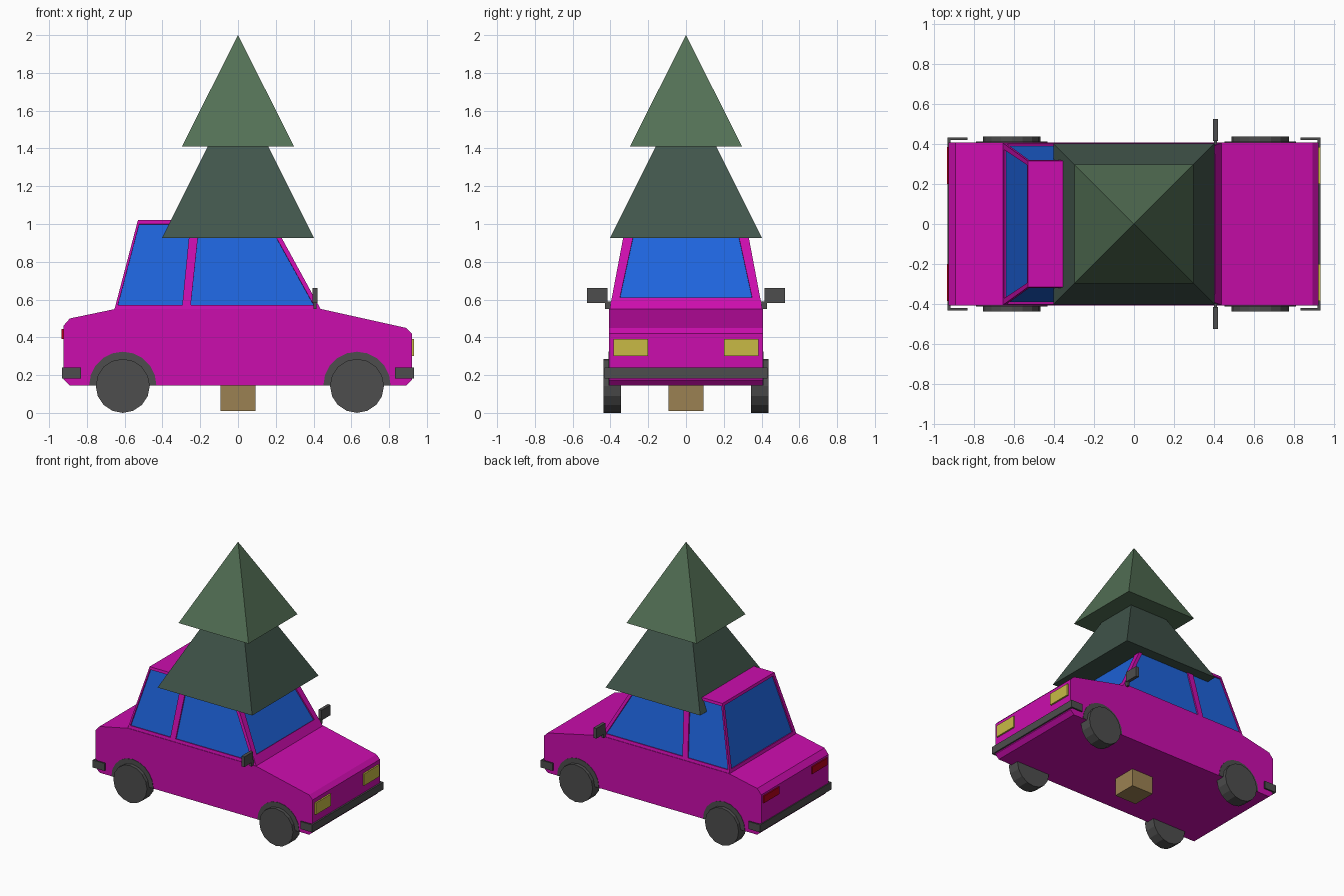
import bpy, bmesh
from math import sin, cos, pi
from mathutils import Vector

if "Cube" in bpy.data.objects:
    bpy.data.objects.remove(bpy.data.objects["Cube"])


def material(name, r, g, b):
    m = bpy.data.materials.new(name)
    m.diffuse_color = (r, g, b, 1)
    m.use_nodes = True
    m.node_tree.nodes["Principled BSDF"].inputs["Base Color"].default_value = m.diffuse_color
    return m


PAINT = material("magenta paint", 0.60, 0.004, 0.42)
GLASS = material("blue glass", 0.013, 0.127, 0.72)
DARK = material("dark grey", 0.075, 0.075, 0.075)
YELLOW = material("yellow lamp", 0.58, 0.49, 0.06)
RED = material("red lamp", 0.5, 0.0, 0.01)
BROWN = material("brown bark", 0.33, 0.22, 0.084)
GREEN = material("light green", 0.087, 0.162, 0.091)
PINE = material("dark green", 0.053, 0.091, 0.07)


def finish(name, bm, mat=None):
    bmesh.ops.recalc_face_normals(bm, faces=bm.faces)
    me = bpy.data.meshes.new(name)
    bm.to_mesh(me)
    bm.free()
    ob = bpy.data.objects.new(name, me)
    bpy.context.collection.objects.link(ob)
    if mat:
        me.materials.append(mat)
    return ob


def loft(bm, a, b):
    """Closed solid between two matching outlines."""
    va, vb = [bm.verts.new(p) for p in a], [bm.verts.new(p) for p in b]
    bm.faces.new(va)
    bm.faces.new(vb)
    n = len(va)
    for i in range(n):
        j = (i + 1) % n
        bm.faces.new((va[i], va[j], vb[j], vb[i]))


def prism(name, profile, y0, y1, mat):
    bm = bmesh.new()
    loft(bm, [(x, y0, z) for x, z in profile], [(x, y1, z) for x, z in profile])
    return finish(name, bm, mat)


def box(name, x0, x1, y0, y1, z0, z1, mat):
    return prism(name, [(x0, z0), (x1, z0), (x1, z1), (x0, z1)], y0, y1, mat)


def square(r, z):
    return [(-r, -r, z), (r, -r, z), (r, r, z), (-r, r, z)]


def arc(cx, cz, r, n, total):
    return [(cx + r * cos(total * i / n), cz + r * sin(total * i / n)) for i in range(n + (total < 6))]


# Lower body
prism("car_body", [(-0.925, 0.18), (-0.89, 0.145), (0.89, 0.145), (0.92, 0.175), (0.92, 0.42),
                   (0.89, 0.45), (0.44, 0.55), (-0.65, 0.55), (-0.89, 0.50), (-0.925, 0.46)],
      -0.408, 0.408, PAINT)

# Cabin with recessed window openings
bm = bmesh.new()
loft(bm, [(-0.655, -0.405, 0.545), (0.44, -0.405, 0.545), (0.44, 0.405, 0.545), (-0.655, 0.405, 0.545)],
     [(-0.53, -0.315, 1.02), (0.18, -0.315, 1.02), (0.18, 0.315, 1.02), (-0.53, 0.315, 1.02)])
cabin = finish("cabin", bm, PAINT)


def wall_y(z):
    return 0.405 - (z - 0.545) * 0.09 / 0.475


def wall_x(z, x0, x1):
    return x0 + (z - 0.545) * (x1 - x0) / 0.475


windows = []
for s in (-1, 1):
    for quad in ([(-0.635, 0.572), (-0.295, 0.572), (-0.253, 1.0), (-0.523, 1.0)],
                 [(-0.25, 0.572), (0.40, 0.572), (0.163, 1.0), (-0.205, 1.0)]):
        windows.append(("side_window", [Vector((x, s * wall_y(z), z)) for x, z in quad]))
for name, x0, x1, zb, yb, yt in (("windscreen", 0.44, 0.18, 0.61, 0.35, 0.265),
                                 ("rear_window", -0.655, -0.53, 0.572, 0.37, 0.295)):
    windows.append((name, [Vector((wall_x(z, x0, x1), y, z))
                           for y, z in ((-yb, zb), (yb, zb), (yt, 1.0), (-yt, 1.0))]))

cut = bmesh.new()
for name, pts in windows:
    n = (pts[1] - pts[0]).cross(pts[2] - pts[0]).normalized()
    mid = sum(pts, Vector()) / 4
    if n.dot(mid - Vector((-0.1, 0, 0.75))) < 0:
        n = -n
    loft(cut, [p + n * 0.02 for p in pts], [p - n * 0.012 for p in pts])
    bm = bmesh.new()
    loft(bm, [p - n * 0.010 for p in pts], [p - n * 0.013 for p in pts])
    finish(name, bm, GLASS)
cutter = finish("window_cutter", cut)
cutter.hide_render = True
cutter.hide_viewport = True
mod = cabin.modifiers.new("window openings", "BOOLEAN")
mod.operation = "DIFFERENCE"
mod.solver = "EXACT"
mod.object = cutter

# Wheels, arches and mirrors on both sides
for s in (-1, 1):
    for cx in (-0.61, 0.63):
        prism("wheel", arc(cx, 0.143, 0.143, 16, 2 * pi), s * 0.345, s * 0.437, DARK)
        prism("wheel_arch", arc(cx, 0.146, 0.178, 10, pi), s * 0.37, s * 0.411, DARK)
    box("mirror", 0.395, 0.42, s * 0.415, s * 0.523, 0.582, 0.66, DARK)
    box("mirror_stalk", 0.40, 0.415, s * 0.395, s * 0.43, 0.55, 0.59, DARK)
    box("headlight", 0.90, 0.932, s * 0.20, s * 0.385, 0.30, 0.39, YELLOW)
    box("tail_light", -0.934, -0.90, s * 0.20, s * 0.385, 0.39, 0.445, RED)

# Wrap-around bumpers
for e in (-1, 1):
    box("bumper", e * 0.917, e * 0.932, -0.43, 0.43, 0.183, 0.24, DARK)
    for s in (-1, 1):
        box("bumper_end", e * 0.832, e * 0.932, s * 0.42, s * 0.432, 0.183, 0.24, DARK)

# Tree growing through the car
box("trunk", -0.092, 0.092, -0.092, 0.092, 0.01, 0.94, BROWN)
bm = bmesh.new()
loft(bm, square(0.402, 0.927), square(0.16, 1.411))
finish("lower_branches", bm, PINE)
bm = bmesh.new()
base = [bm.verts.new(p) for p in square(0.297, 1.41)]
tip = bm.verts.new((0, 0, 2.0))
bm.faces.new(base)
for i in range(4):
    bm.faces.new((base[i], base[(i + 1) % 4], tip))
finish("upper_branches", bm, GREEN)
